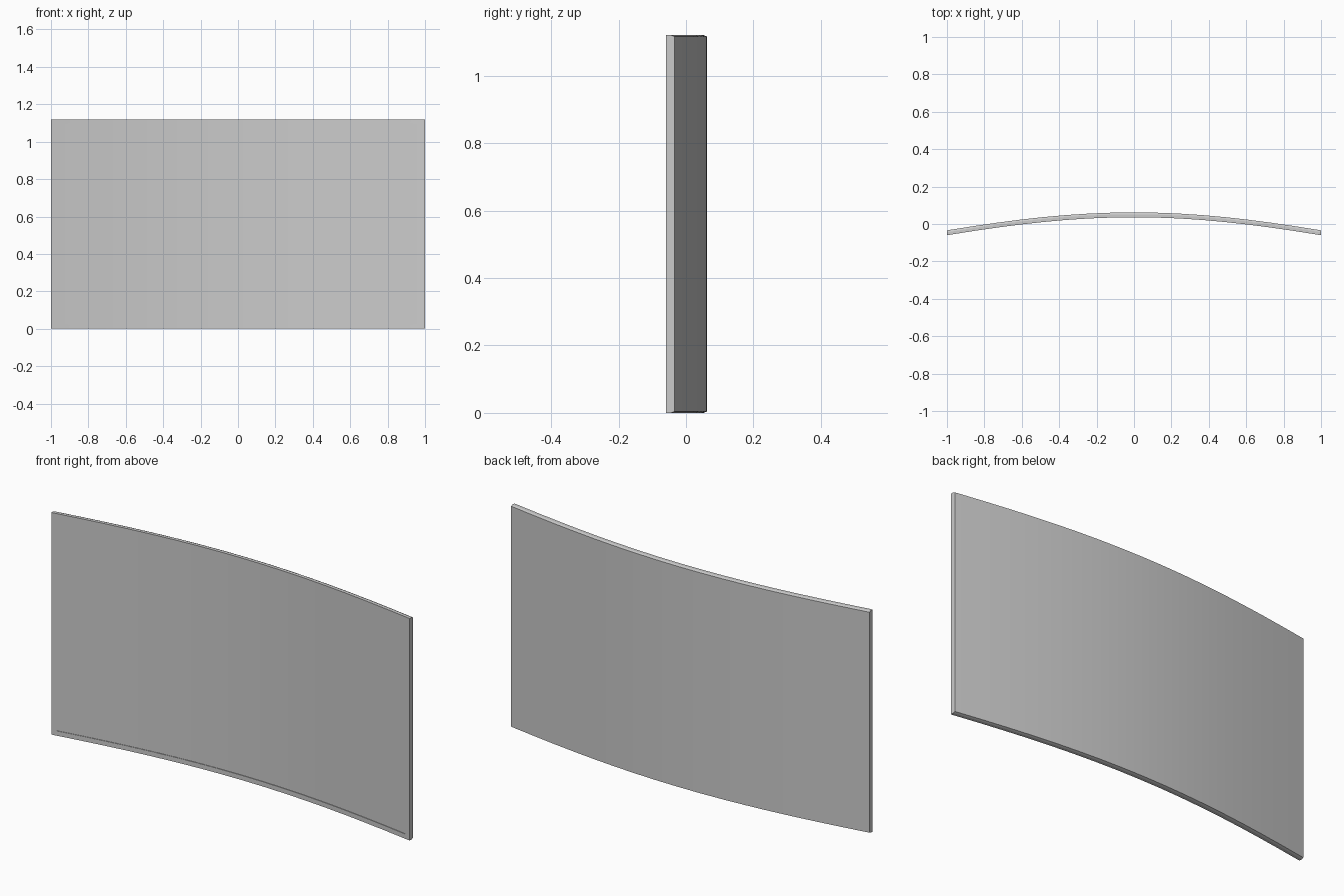
import bpy, bmesh

if "Cube" in bpy.data.objects:
    bpy.data.objects.remove(bpy.data.objects["Cube"])

HEIGHT, THICK, RIM, RECESS = 1.12, 0.026, 0.028, 0.003
SEGMENTS = 16


def bend(x):
    """Depth of the front face along the width."""
    return 0.036 - 0.096 * (1.15 * x**2 - 0.15 * x**4)


def finish(bm, name):
    for v in bm.verts:
        v.co.y += bend(v.co.x)
    bmesh.ops.recalc_face_normals(bm, faces=bm.faces)
    mesh = bpy.data.meshes.new(name)
    bm.to_mesh(mesh)
    bm.free()
    obj = bpy.data.objects.new(name, mesh)
    bpy.context.collection.objects.link(obj)
    bpy.context.view_layer.objects.active = obj
    obj.select_set(True)
    bpy.ops.object.shade_smooth_by_angle(angle=0.5)
    obj.select_set(False)
    return obj


def flat_sheet(xs, zs, y, hole=False):
    """Sheet of quads facing the front, optionally open in the middle row."""
    bm = bmesh.new()
    g = [[bm.verts.new((x, y, z)) for z in zs] for x in xs]
    for i in range(len(xs) - 1):
        for j in range(len(zs) - 1):
            if hole and 0 < i < len(xs) - 2 and j == 1:
                continue
            bm.faces.new((g[i][j], g[i + 1][j], g[i + 1][j + 1], g[i][j + 1]))
    return bm


inner = 1 - RIM
cols = [-inner + 2 * inner * i / SEGMENTS for i in range(SEGMENTS + 1)]
rows = [RIM * 0.85, HEIGHT - RIM * 0.85]

# Rim around the screen, with real depth
bm = flat_sheet([-1] + cols + [1], [0] + rows + [HEIGHT], 0, hole=True)
ext = bmesh.ops.extrude_face_region(bm, geom=bm.faces[:], use_keep_orig=True)
for v in ext["geom"]:
    if isinstance(v, bmesh.types.BMVert):
        v.co.y = THICK * 0.6
finish(bm, "bezel")

# Rear shell: outer walls and back face with softened back edges
bm = flat_sheet([-1] + cols + [1], [0, HEIGHT], THICK * 0.6)
ext = bmesh.ops.extrude_face_region(bm, geom=bm.faces[:], use_keep_orig=True)
back = [v for v in ext["geom"] if isinstance(v, bmesh.types.BMVert)]
for v in back:
    v.co.y = THICK
    v.co.z += 0.004 if v.co.z < 0.5 else -0.004
finish(bm, "back_shell")

# Display surface slightly below the rim
bm = flat_sheet(cols, rows, RECESS)
ext = bmesh.ops.extrude_face_region(bm, geom=bm.faces[:], use_keep_orig=True)
for v in ext["geom"]:
    if isinstance(v, bmesh.types.BMVert):
        v.co.y = THICK * 0.6
finish(bm, "screen")
